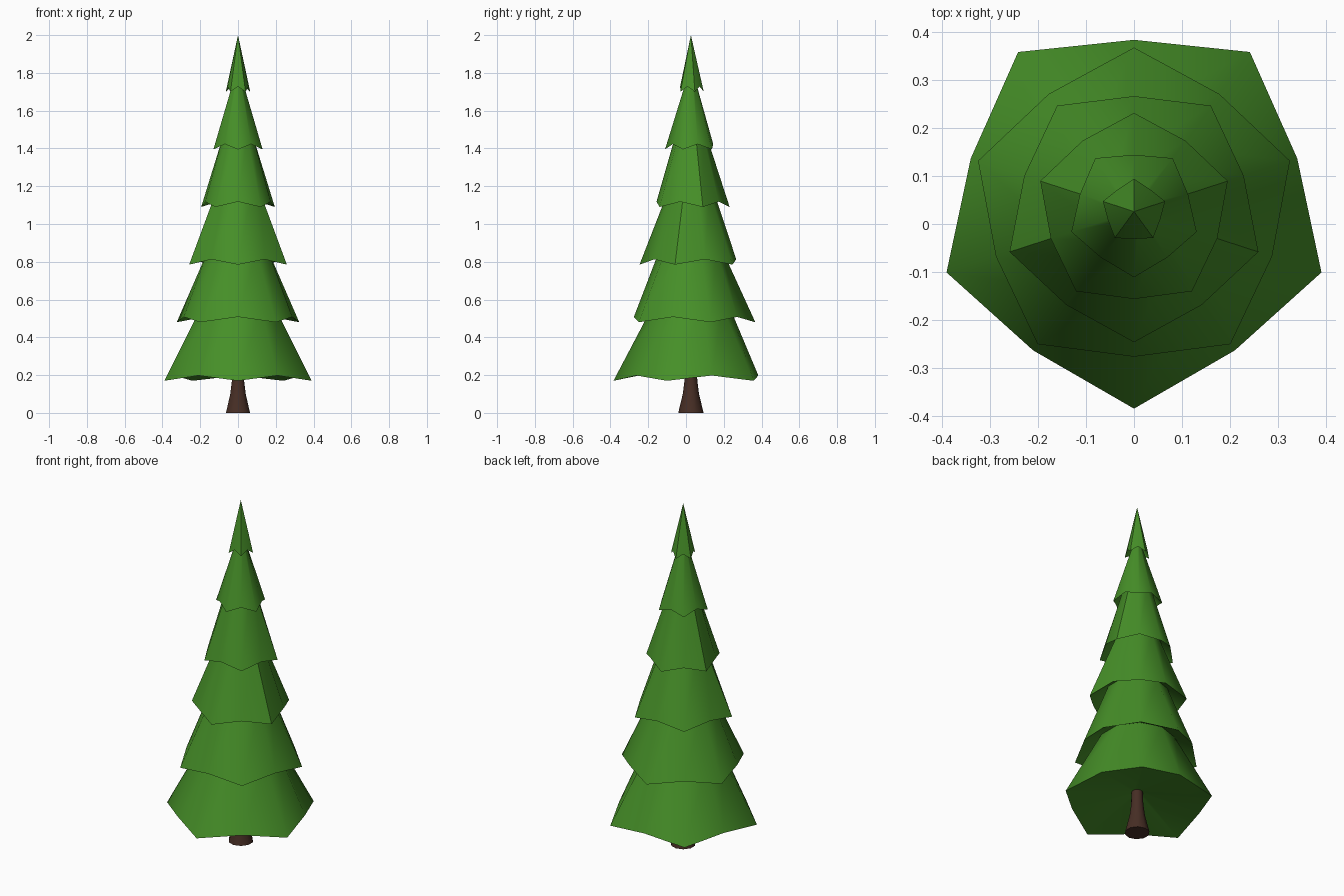
import bpy, bmesh, math

if "Cube" in bpy.data.objects:
    bpy.data.objects.remove(bpy.data.objects["Cube"])

SIDES = 10
AXIS_Y = 0.026


def material(name, rgb):
    m = bpy.data.materials.new(name)
    m.diffuse_color = (*rgb, 1)
    m.use_nodes = True
    m.node_tree.nodes["Principled BSDF"].inputs["Base Color"].default_value = m.diffuse_color
    return m


green = material("needle green", (0.061, 0.275, 0.021))
brown = material("bark brown", (0.062, 0.027, 0.018))


def ring(bm, points):
    """points: (radius, z) for each side, starting at the front"""
    out = []
    for i, (r, z) in enumerate(points):
        a = -math.pi / 2 + 2 * math.pi * i / SIDES
        out.append(bm.verts.new((r * math.cos(a), AXIS_Y + r * math.sin(a), z)))
    return out


def bridge(bm, lower, upper):
    for i in range(SIDES):
        j = (i + 1) % SIDES
        bm.faces.new((lower[i], lower[j], upper[j], upper[i]))


def finish(bm, name, mat):
    bmesh.ops.recalc_face_normals(bm, faces=bm.faces)
    for f in bm.faces:
        f.smooth = True
    me = bpy.data.meshes.new(name)
    bm.to_mesh(me)
    bm.free()
    me.materials.append(mat)
    ob = bpy.data.objects.new(name, me)
    bpy.context.collection.objects.link(ob)


# Flared trunk
bm = bmesh.new()
rings = [ring(bm, [(r, z)] * SIDES) for r, z in
         [(0.067, 0), (0.043, 0.1), (0.034, 0.17), (0.03, 0.26)]]
for lo, hi in zip(rings, rings[1:]):
    bridge(bm, lo, hi)
for cap in (rings[0], rings[-1]):
    f = bm.faces.new(cap)
    for e in f.edges:
        e.smooth = False
finish(bm, "trunk", brown)

# Branch tiers: star-shaped rim, point radius, notch radius, rim height
tiers = [(0.41, 0.357, 0.17), (0.341, 0.302, 0.48), (0.272, 0.24, 0.785),
         (0.205, 0.182, 1.09), (0.137, 0.118, 1.395), (0.068, 0.057, 1.70)]
necks = [0.03, 0.205, 0.165, 0.122, 0.08, 0.018]
sharp_points = {2: (2, 8), 3: (3, 7), 5: (1, 3, 5, 7, 9)}

for t, (point, notch, z) in enumerate(tiers):
    bm = bmesh.new()
    rim = ring(bm, [(point, z) if i % 2 == t % 2 else (notch, z + 0.028)
                    for i in range(SIDES)])
    inner = ring(bm, [(necks[t], z + 0.08)] * SIDES)
    bridge(bm, inner, rim)                      # hollow underside
    if t < 5:
        top = ring(bm, [(necks[t + 1], tiers[t + 1][2] + 0.08)] * SIDES)
        bridge(bm, rim, top)
    else:                                       # pointed treetop
        tip = bm.verts.new((0, AXIS_Y, 2.0))
        top = [tip] * SIDES
        for i in range(SIDES):
            bm.faces.new((rim[i], rim[(i + 1) % SIDES], tip))
    for i in range(SIDES):
        bm.edges.get((rim[i], rim[(i + 1) % SIDES])).smooth = False
    for i in sharp_points.get(t, ()):
        bm.edges.get((rim[i], top[i])).smooth = False
    finish(bm, f"branch_tier_{t + 1}", green)
